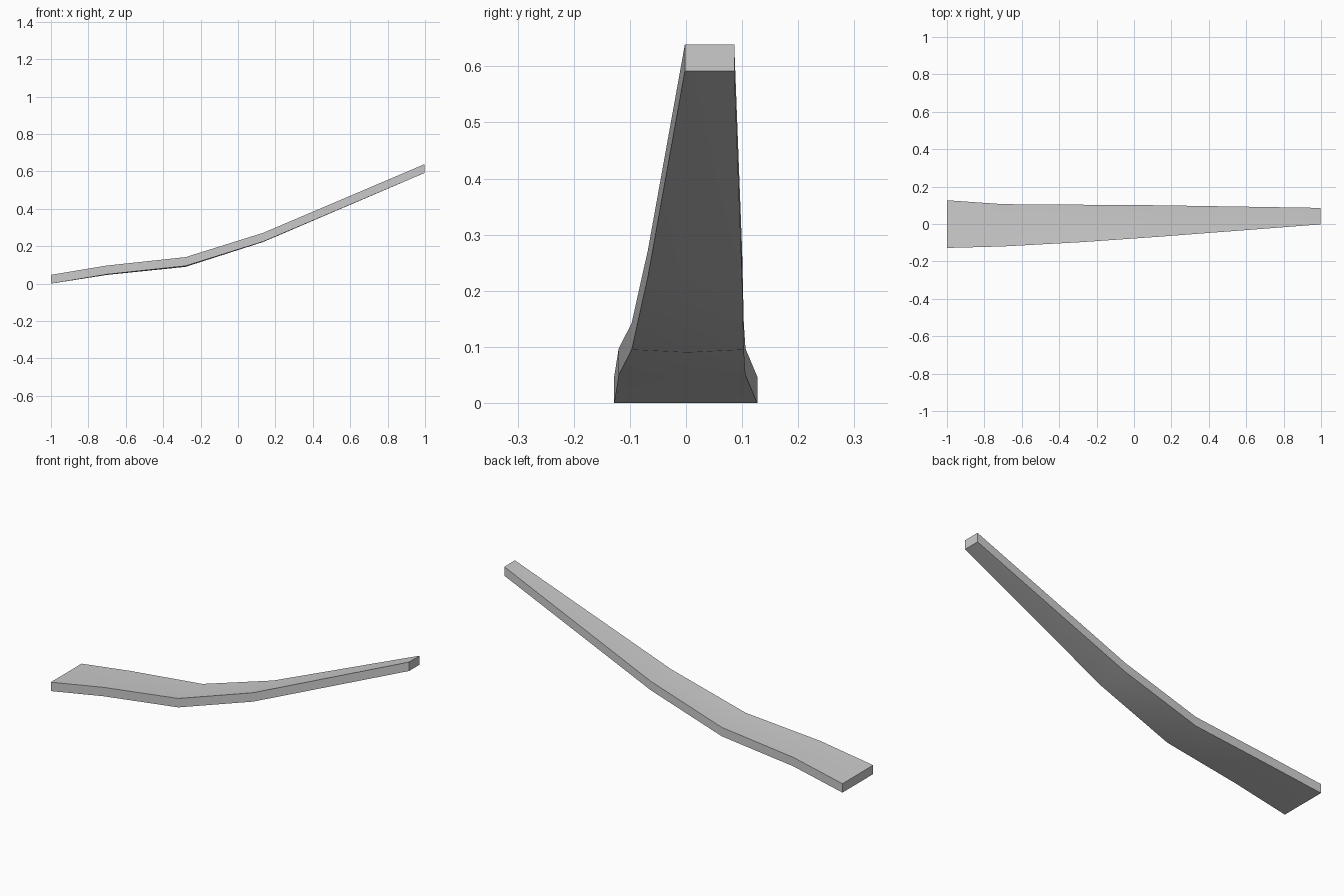
import bpy
import bmesh
import math

cube = bpy.data.objects.get("Cube")
if cube:
    bpy.data.objects.remove(cube, do_unlink=True)

# Plain grey finish
grey = bpy.data.materials.new("light_grey")
grey.use_nodes = True
colour = (0.6, 0.6, 0.6, 1)
grey.diffuse_color = colour
grey.node_tree.nodes["Principled BSDF"].inputs["Base Color"].default_value = colour

# Stations along the blade: x, front y, back y, underside z, sag at the middle
stations = [
    (-1.0, -0.128, 0.127, 0.0, 0.0),
    (-0.7, -0.12, 0.106, 0.05, 0.003),
    (-0.28, -0.097, 0.103, 0.095, 0.005),
    (0.135, -0.068, 0.1, 0.225, 0.002),
    (0.998, -0.002, 0.086, 0.592, 0.0),
]
thickness = 0.047

# Sections run along the underside, then back along the top
bm = bmesh.new()
rings = []
for x, front, back, z, sag in stations:
    lower = [(front, z), ((front + back) / 2, z - sag), (back, z)]
    upper = [(y, h + thickness) for y, h in reversed(lower)]
    rings.append([bm.verts.new((x, y, h)) for y, h in lower + upper])

# Skin between neighbouring sections, and the two end caps
for a, b in zip(rings, rings[1:]):
    for i in range(len(a)):
        j = (i + 1) % len(a)
        bm.faces.new((a[i], a[j], b[j], b[i]))
bm.faces.new(rings[0])
bm.faces.new(rings[-1])
bmesh.ops.recalc_face_normals(bm, faces=bm.faces)

mesh = bpy.data.meshes.new("curved_blade")
bm.to_mesh(mesh)
bm.free()
mesh.materials.append(grey)
blade = bpy.data.objects.new("curved_blade", mesh)
bpy.context.collection.objects.link(blade)

# Soft bends with crisp edges
bpy.ops.object.select_all(action="DESELECT")
blade.select_set(True)
bpy.context.view_layer.objects.active = blade
bpy.ops.object.shade_smooth_by_angle(angle=math.radians(30))
